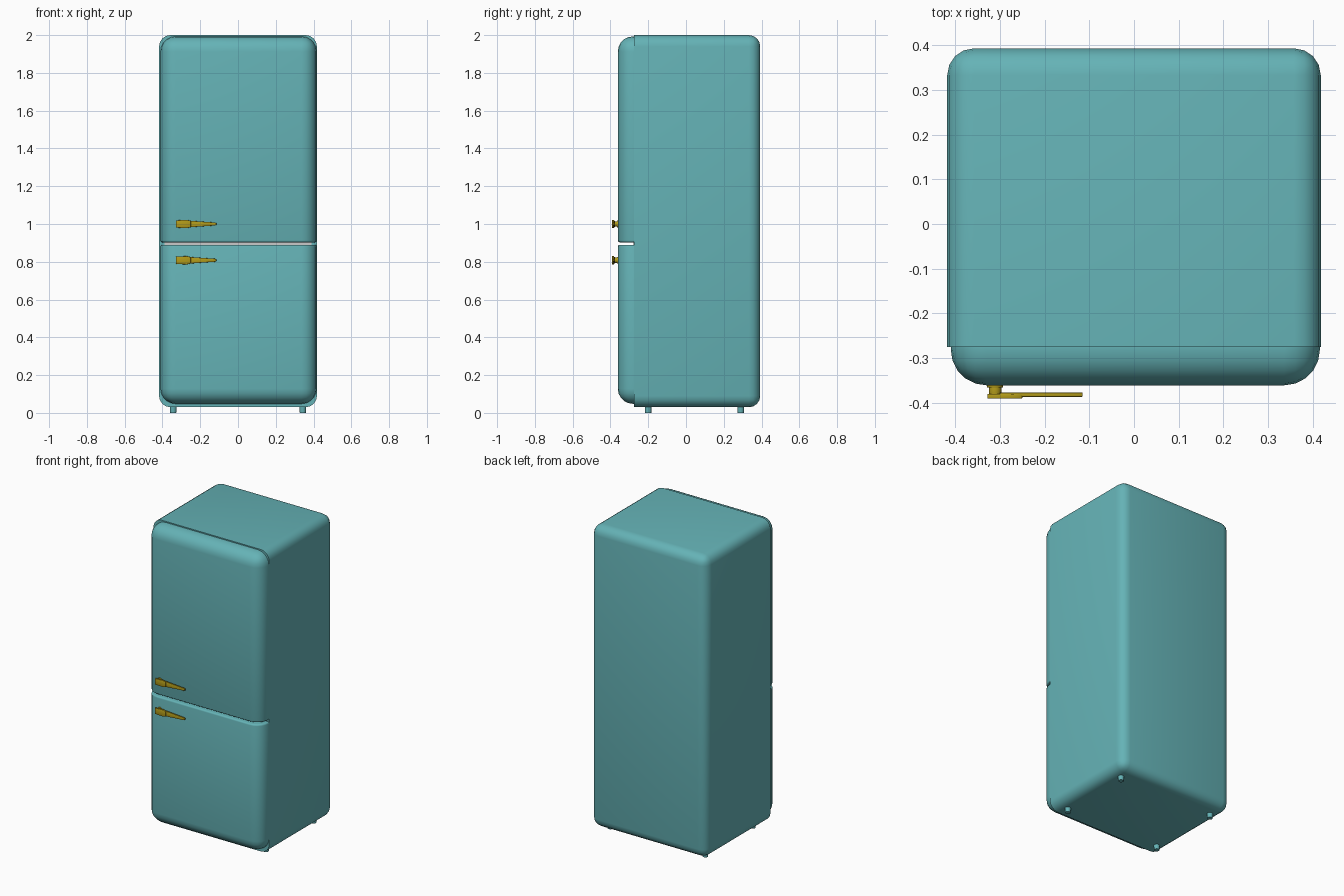
import bpy, bmesh, math
from mathutils import Vector, Matrix

if "Cube" in bpy.data.objects:
    bpy.data.objects.remove(bpy.data.objects["Cube"])


def material(name, rgb):
    m = bpy.data.materials.new(name)
    m.diffuse_color = (*rgb, 1)
    m.use_nodes = True
    m.node_tree.nodes["Principled BSDF"].inputs["Base Color"].default_value = m.diffuse_color
    return m


TEAL = material("teal_enamel", (0.13, 0.45, 0.47))
GOLD = material("gold_metal", (0.45, 0.33, 0.01))


def finish(bm, name, mat=None, angle=40):
    bmesh.ops.recalc_face_normals(bm, faces=bm.faces[:])
    me = bpy.data.meshes.new(name)
    bm.to_mesh(me)
    bm.free()
    me.shade_smooth()
    me.set_sharp_from_angle(angle=math.radians(angle))
    ob = bpy.data.objects.new(name, me)
    bpy.context.collection.objects.link(ob)
    if mat:
        me.materials.append(mat)
    return ob


def box(bm, lo, hi):
    lo, hi = Vector(lo), Vector(hi)
    bmesh.ops.create_cube(bm, size=1, matrix=Matrix.Translation((lo + hi) / 2)
                          @ Matrix.Diagonal((*(hi - lo), 1)))


def bevel(bm, edges, r, seg):
    bmesh.ops.bevel(bm, geom=edges, offset=r, segments=seg, profile=0.5,
                    affect='EDGES', clamp_overlap=True)


def on_plane(e, axis, value):
    return all(abs(v.co[axis] - value) < 1e-4 for v in e.verts)


# Cabinet: every edge rounded except the flat front rim
FRONT = -0.275
bm = bmesh.new()
box(bm, (-0.418, FRONT, 0.03), (0.418, 0.393, 2.0))
bevel(bm, [e for e in bm.edges if not on_plane(e, 1, FRONT)], 0.06, 4)
finish(bm, "cabinet", TEAL)

# Pale seal visible in the gap between the doors
bm = bmesh.new()
box(bm, (-0.39, FRONT - 0.004, 0.88), (0.39, FRONT + 0.004, 0.915))
finish(bm, "door_seal")


# Doors: big rounding outside, small rounding along the shared seam
def door(name, z0, z1, seam):
    bm = bmesh.new()
    box(bm, (-0.41, -0.361, z0), (0.416, FRONT, z1))
    bevel(bm, [e for e in bm.edges
               if not on_plane(e, 1, FRONT) and not on_plane(e, 2, seam)], 0.08, 5)
    rim = [e for e in bm.edges if on_plane(e, 2, seam) and not on_plane(e, 1, FRONT)]
    bevel(bm, rim, 0.01, 3)
    finish(bm, name, TEAL)


door("upper_door", 0.903, 1.993, 0.903)
door("lower_door", 0.048, 0.89, 0.89)


def cylinder(bm, center, r1, r2, depth, axis='Z', seg=20):
    rot = Matrix.Rotation(math.pi / 2, 4, 'X') if axis == 'Y' else Matrix.Identity(4)
    bmesh.ops.create_cone(bm, cap_ends=True, segments=seg, radius1=r1, radius2=r2,
                          depth=depth, matrix=Matrix.Translation(center) @ rot)


# Handles: post, grip cap and tapering lever
def plate(bm, half, z, y0, y1):
    outline = half + [(x, -h) for x, h in reversed(half)]
    f = bm.faces.new([bm.verts.new((x, y0, z + h)) for x, h in outline])
    ext = bmesh.ops.extrude_face_region(bm, geom=[f])["geom"]
    verts = [v for v in ext if isinstance(v, bmesh.types.BMVert)]
    bmesh.ops.translate(bm, verts=verts, vec=(0, y1 - y0, 0))


def handle(name, z):
    bm = bmesh.new()
    cylinder(bm, (-0.311, -0.372, z), 0.014, 0.014, 0.034, 'Y')
    cylinder(bm, (-0.311, -0.362, z), 0.018, 0.018, 0.008, 'Y')
    plate(bm, [(-0.328, 0.019), (-0.295, 0.021), (-0.27, 0.022), (-0.25, 0.017)],
          z, -0.391, -0.38)
    plate(bm, [(-0.30, 0.018), (-0.25, 0.017), (-0.18, 0.012), (-0.122, 0.008),
               (-0.115, 0.005)], z, -0.387, -0.377)
    bevel(bm, [e for e in bm.edges if e.is_manifold and e.calc_face_angle(0) > 1.2],
          0.002, 2)
    finish(bm, name, GOLD)


handle("upper_handle", 1.0)
handle("lower_handle", 0.808)

# Feet
for sx in (-1, 1):
    for y, label in ((-0.2, "front"), (0.29, "back")):
        bm = bmesh.new()
        cylinder(bm, (sx * 0.343, y, 0.02), 0.016, 0.019, 0.04)
        finish(bm, f"{label}_foot_{'left' if sx < 0 else 'right'}", TEAL)
